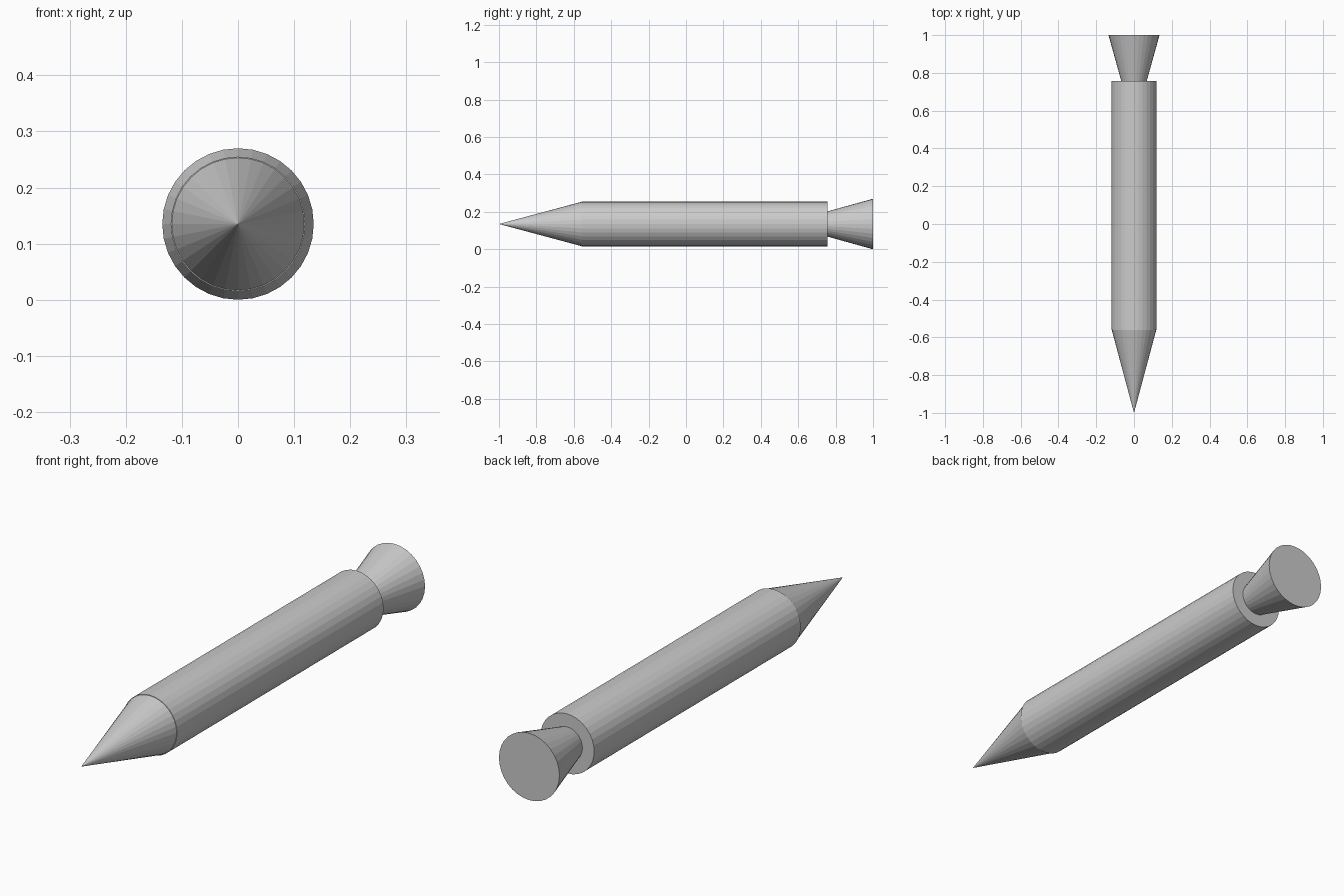
import bpy
import math

if "Cube" in bpy.data.objects:
    bpy.data.objects.remove(bpy.data.objects["Cube"])

AXIS_Z = 0.135
SIDES = 32


def section(name, y_front, y_back, r_front, r_back):
    """Flat-shaded capped round section lying along the y axis."""
    bpy.ops.mesh.primitive_cone_add(
        vertices=SIDES, radius1=r_back, radius2=r_front,
        depth=y_back - y_front,
        location=(0, (y_front + y_back) / 2, AXIS_Z),
        rotation=(math.pi / 2, 0, 0))
    obj = bpy.context.object
    obj.name = name
    bpy.ops.object.transform_apply(location=False, rotation=True, scale=False)
    return obj


# Pointed nose, slightly narrower than the body
section("nose_cone", -1.0, -0.56, 0.0, 0.118)
# Main tube
section("body", -0.56, 0.757, 0.12, 0.12)
# Flared exhaust
section("nozzle", 0.757, 1.0, 0.0675, 0.135)
